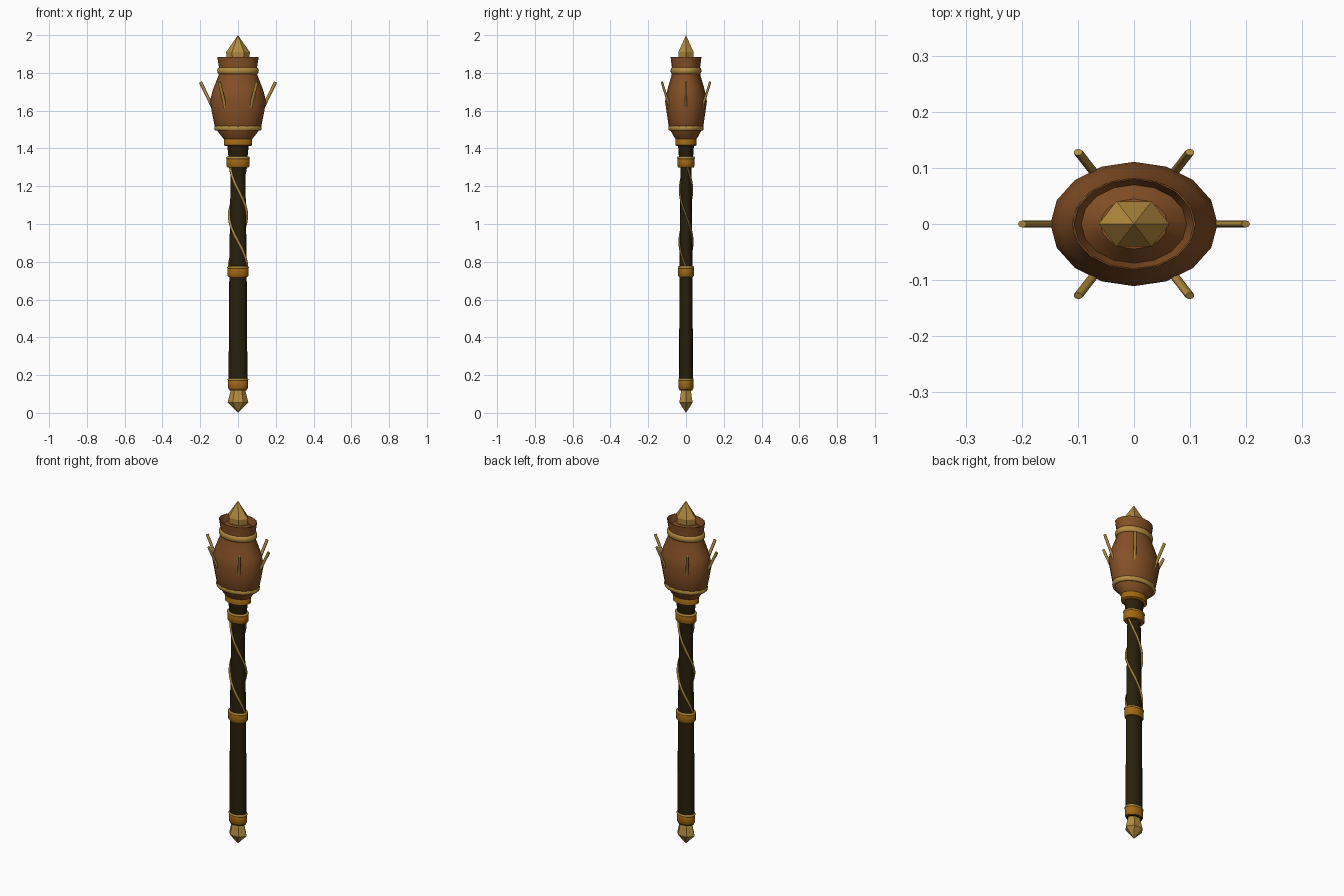
import bpy, bmesh, math
from math import cos, sin, pi, radians

if "Cube" in bpy.data.objects:
    bpy.data.objects.remove(bpy.data.objects["Cube"])

SQUASH = 0.743  # the whole mace is oval: narrower in y than in x


def material(name, rgb):
    m = bpy.data.materials.new(name)
    m.diffuse_color = (*rgb, 1)
    m.use_nodes = True
    m.node_tree.nodes["Principled BSDF"].inputs["Base Color"].default_value = m.diffuse_color
    return m


BROWN = material("brown wood", (0.235, 0.080, 0.019))
DARK = material("dark grip", (0.023, 0.014, 0.003))
BRONZE = material("bronze", (0.37, 0.140, 0.006))
GOLD = material("gold", (0.46, 0.26, 0.048))


def finish(name, bm, mat, angle):
    bmesh.ops.recalc_face_normals(bm, faces=bm.faces)
    me = bpy.data.meshes.new(name)
    bm.to_mesh(me)
    bm.free()
    me.materials.append(mat)
    ob = bpy.data.objects.new(name, me)
    bpy.context.collection.objects.link(ob)
    if angle:
        bpy.ops.object.select_all(action='DESELECT')
        ob.select_set(True)
        bpy.context.view_layer.objects.active = ob
        bpy.ops.object.shade_smooth_by_angle(angle=radians(angle))
    return ob


def lathe(name, profile, mat, n=16, angle=35, closed=False):
    """Turn (radius, z) points into an oval solid; radius 0 becomes a tip."""
    bm = bmesh.new()
    rings = []
    for r, z in profile:
        if r == 0:
            rings.append([bm.verts.new((0, 0, z))] * n)
        else:
            rings.append([bm.verts.new((r * cos(2 * pi * i / n), r * SQUASH * sin(2 * pi * i / n), z))
                          for i in range(n)])
    pairs = list(zip(rings, rings[1:]))
    if closed:
        pairs.append((rings[-1], rings[0]))
    for a, b in pairs:
        for i in range(n):
            j = (i + 1) % n
            bm.faces.new(list(dict.fromkeys((a[i], a[j], b[j], b[i]))))
    if not closed:
        for ring in (rings[0], rings[-1]):
            if ring[0] is not ring[1]:
                bm.faces.new(ring)
    return finish(name, bm, mat, angle)


def band(name, radius, z, r, mat, n=32, h=None):
    """Rounded band around the mace."""
    h = h or r
    lathe(name, [(radius + r * cos(a * pi / 5), z + h * sin(a * pi / 5)) for a in range(10)],
          mat, n, 60, closed=True)


def tube(name, points, r, mat):
    """Round bar swept along points, squashed in y like the rest."""
    cu = bpy.data.curves.new(name, 'CURVE')
    cu.dimensions = '3D'
    cu.bevel_depth = r
    cu.bevel_resolution = 2
    cu.use_fill_caps = True
    sp = cu.splines.new('POLY')
    sp.points.add(len(points) - 1)
    for p, co in zip(sp.points, points):
        p.co = (*co, 1)
    cu.materials.append(mat)
    ob = bpy.data.objects.new(name, cu)
    ob.scale.y = SQUASH
    bpy.context.collection.objects.link(ob)
    return ob


# Head: a rim with a groove inside it and a mound holding the gem
lathe("head", [(0.065, 1.44), (0.080, 1.455), (0.122, 1.51), (0.134, 1.57), (0.149, 1.65),
               (0.133, 1.71), (0.102, 1.79), (0.099, 1.82), (0.11, 1.885), (0.107, 1.885),
               (0.094, 1.84), (0.06, 1.875), (0.0, 1.885)], BROWN)
band("upper_head_band", 0.099, 1.812, 0.011, GOLD, h=0.018)
band("lower_head_band", 0.1145, 1.508, 0.0115, GOLD, h=0.015)

# Faceted gems at both ends
lathe("top_gem", [(0.058, 1.86), (0.063, 1.91), (0, 2.0)], GOLD, 6, 0)
lathe("pommel_gem", [(0.036, 0.13), (0.055, 0.055), (0, 0.0)], GOLD, 6, 0)

# Grip and shaft
lathe("lower_grip", [(0.046, 0.118), (0.05, 0.18), (0.046, 0.74)], DARK)
lathe("upper_shaft", [(0.047, 0.74), (0.042, 1.05), (0.039, 1.31), (0.05, 1.35), (0.058, 1.43)], DARK)

# Bronze collars with gold upper trim
for name, z0, z1, r in (("pommel_collar", 0.125, 0.178, 0.053),
                        ("middle_collar", 0.72, 0.772, 0.056),
                        ("upper_collar", 1.30, 1.352, 0.061)):
    lathe(name, [(r - 0.005, z0), (r, z0 + 0.006), (r, z1 - 0.008), (r - 0.005, z1)], BRONZE, 24, 50)
    band(name + "_trim", r - 0.005, z1 - 0.002, 0.007, GOLD, 24)
lathe("head_collar", [(0.066, 1.413), (0.075, 1.418), (0.075, 1.46), (0.068, 1.467)], BRONZE, 24, 50)

# Two wires winding once around the upper shaft
for k in range(2):
    pts = []
    for i in range(41):
        t = i / 40
        a = pi + k * pi + 2 * pi * t
        r = 0.041 + 0.006 * min(1, t * 2.2)
        pts.append((r * cos(a), r * sin(a), 1.32 - 0.55 * t))
    tube(f"wire_{k + 1}", pts, 0.0068, GOLD)

# Six slanted spikes
for k in range(6):
    a = k * pi / 3
    ends = [(r * cos(a), r * sin(a), z) for r, z in ((0.125, 1.60), (0.199, 1.752))]
    tube(f"spike_{k + 1}", ends, 0.0085, GOLD)
